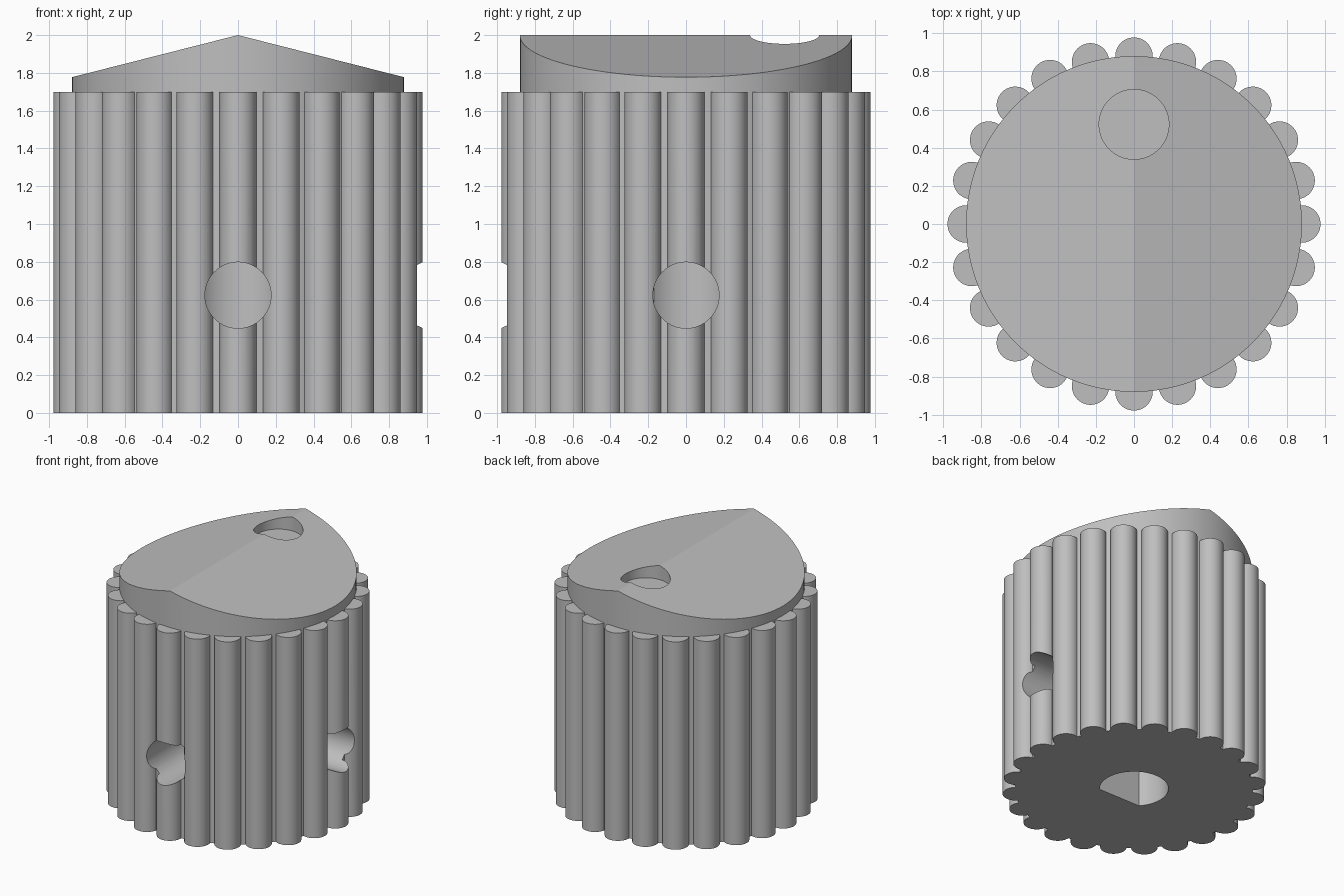
import bpy, bmesh
from math import sin, cos, asin, pi, radians
from mathutils import Matrix, Vector

if "Cube" in bpy.data.objects:
    bpy.data.objects.remove(bpy.data.objects["Cube"], do_unlink=True)

R, RIB, RIBS = 0.88, 0.098, 24
BODY_TOP, PEAK, EAVE = 1.7, 2.0, 1.777

grey = bpy.data.materials.new("plain_grey")
grey.use_nodes = True
grey.diffuse_color = (0.52, 0.52, 0.52, 1)
grey.node_tree.nodes["Principled BSDF"].inputs["Base Color"].default_value = grey.diffuse_color


def circle(radius, steps, x=0, y=0):
    return [(x + radius * cos(2 * pi * i / steps), y + radius * sin(2 * pi * i / steps))
            for i in range(steps)]


def prism(name, outline, z0, z1, matrix=Matrix(), edit=None):
    """Extrude a closed outline from z0 to z1; edit may reshape the bmesh."""
    bm = bmesh.new()
    base = bm.faces.new([bm.verts.new((x, y, z0)) for x, y in outline])
    top = bmesh.ops.extrude_face_region(bm, geom=[base], use_keep_orig=True)["geom"]
    top_verts = [v for v in top if isinstance(v, bmesh.types.BMVert)]
    bmesh.ops.translate(bm, verts=top_verts, vec=(0, 0, z1 - z0))
    if edit:
        edit(bm, top_verts)
    bmesh.ops.recalc_face_normals(bm, faces=bm.faces)
    bm.transform(matrix)
    mesh = bpy.data.meshes.new(name)
    bm.to_mesh(mesh)
    bm.free()
    mesh.materials.append(grey)
    obj = bpy.data.objects.new(name, mesh)
    bpy.context.collection.objects.link(obj)
    return obj


def cut_and_shade(obj, cutters):
    bpy.ops.object.select_all(action="DESELECT")
    bpy.context.view_layer.objects.active = obj
    obj.select_set(True)
    for cutter in cutters:
        mod = obj.modifiers.new("cut", "BOOLEAN")
        mod.operation, mod.solver, mod.object = "DIFFERENCE", "EXACT", cutter
        bpy.ops.object.modifier_apply(modifier=mod.name)
        bpy.data.objects.remove(cutter, do_unlink=True)
    bpy.ops.object.shade_smooth_by_angle(angle=radians(20))


# Ribbed grip: one outline of round ribs joined by short arcs of the core
ARC = 24
half_core = 2 * asin(RIB / (2 * R))
half_rib = pi / 2 + half_core / 2
outline = []
for i in range(RIBS):
    a = 2 * pi * i / RIBS
    for j in range(ARC + 1):
        t = a + half_rib * (2 * j / ARC - 1)
        outline.append((R * cos(a) + RIB * cos(t), R * sin(a) + RIB * sin(t)))
    mid = a + pi / RIBS
    outline.append((R * cos(mid), R * sin(mid)))
grip = prism("ribbed_grip", outline, 0, BODY_TOP)

# D-shaped shaft bore from below, and two screw holes that reach it
BORE, FLAT, SCREW, SCREW_Z = 0.255, -0.17, 0.175, 0.623
start = asin(FLAT / BORE)
sweep = pi - 2 * start
d_shape = [(BORE * cos(start + sweep * i / 48), BORE * sin(start + sweep * i / 48))
           for i in range(49)]
cutters = [prism("bore_cutter", d_shape, -0.1, 1.25)]
for direction in (Vector((0, -1, 0)), Vector((1, 0, 0))):
    turn = direction.to_track_quat("Z", "Y").to_matrix().to_4x4()
    place = Matrix.Translation((0, 0, SCREW_Z)) @ turn
    cutters.append(prism("screw_cutter", circle(SCREW, 64), 0.05, 1.2, place))
cut_and_shade(grip, cutters)


# Round cap with a ridge running front to back
def gable(bm, top_verts):
    for v in top_verts:
        v.co.z = PEAK - (PEAK - EAVE) * abs(v.co.x) / R
    ridge = [v for v in top_verts if abs(v.co.x) < 1e-4]
    bmesh.ops.connect_verts(bm, verts=ridge)


cap = prism("ridged_cap", circle(R, 128), BODY_TOP, PEAK, edit=gable)

# Flat-bottomed finger dimple near the back of the ridge
cut_and_shade(cap, [prism("dimple_cutter", circle(0.183, 64, 0, 0.522), 1.885, 2.2)])
